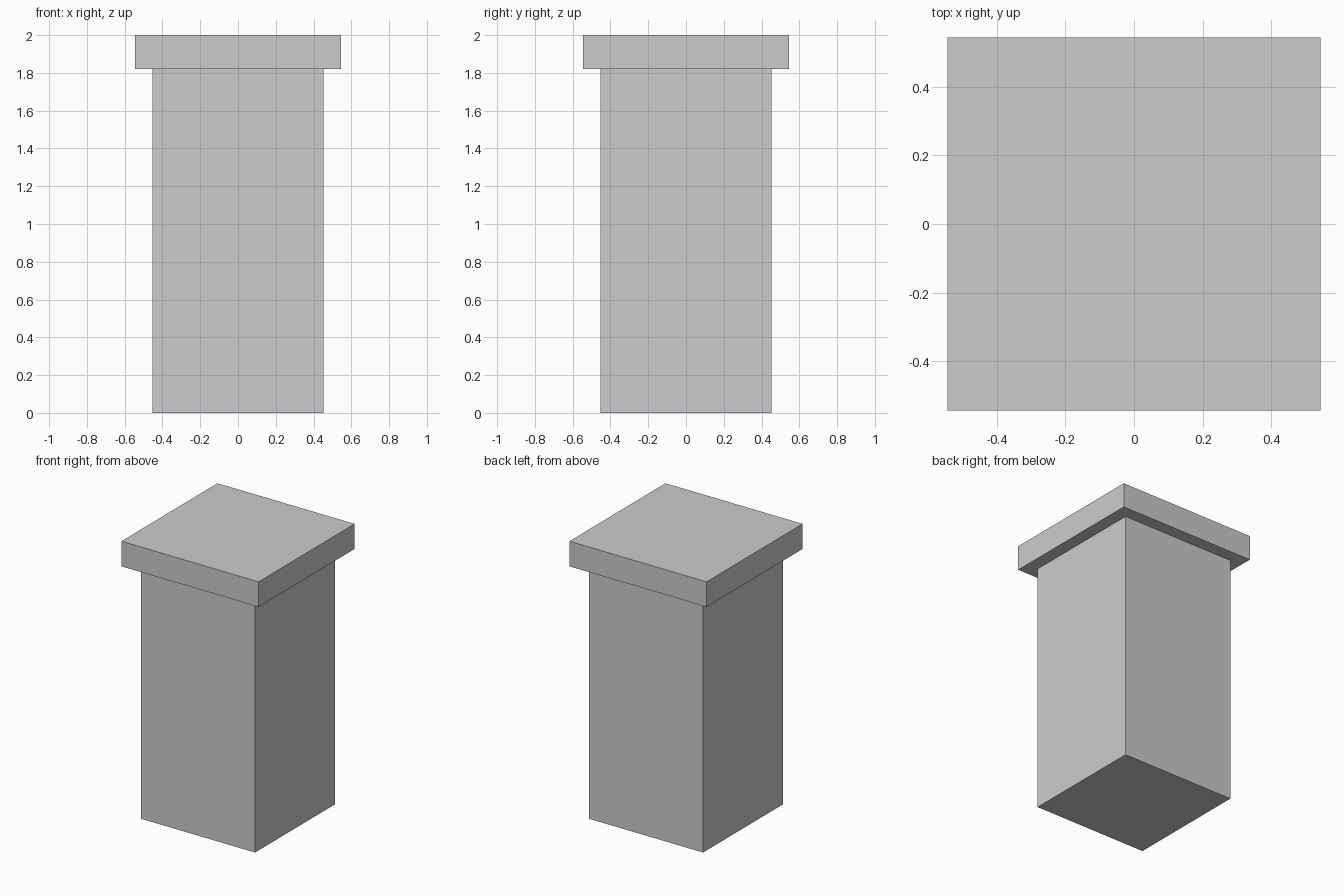
import bpy

if "Cube" in bpy.data.objects:
    bpy.data.objects.remove(bpy.data.objects["Cube"])


def box(name, width, z0, z1):
    """Square block centred on the z axis between two heights."""
    bpy.ops.mesh.primitive_cube_add(size=1, location=(0, 0, (z0 + z1) / 2))
    ob = bpy.context.object
    ob.name = name
    ob.scale = (width, width, z1 - z0)
    bpy.ops.object.transform_apply(location=False, rotation=False, scale=True)
    return ob


# Tall square shaft
box("pillar_shaft", 0.906, 0.0, 1.82)
# Overhanging cap slab
box("pillar_cap", 1.088, 1.82, 2.0)
